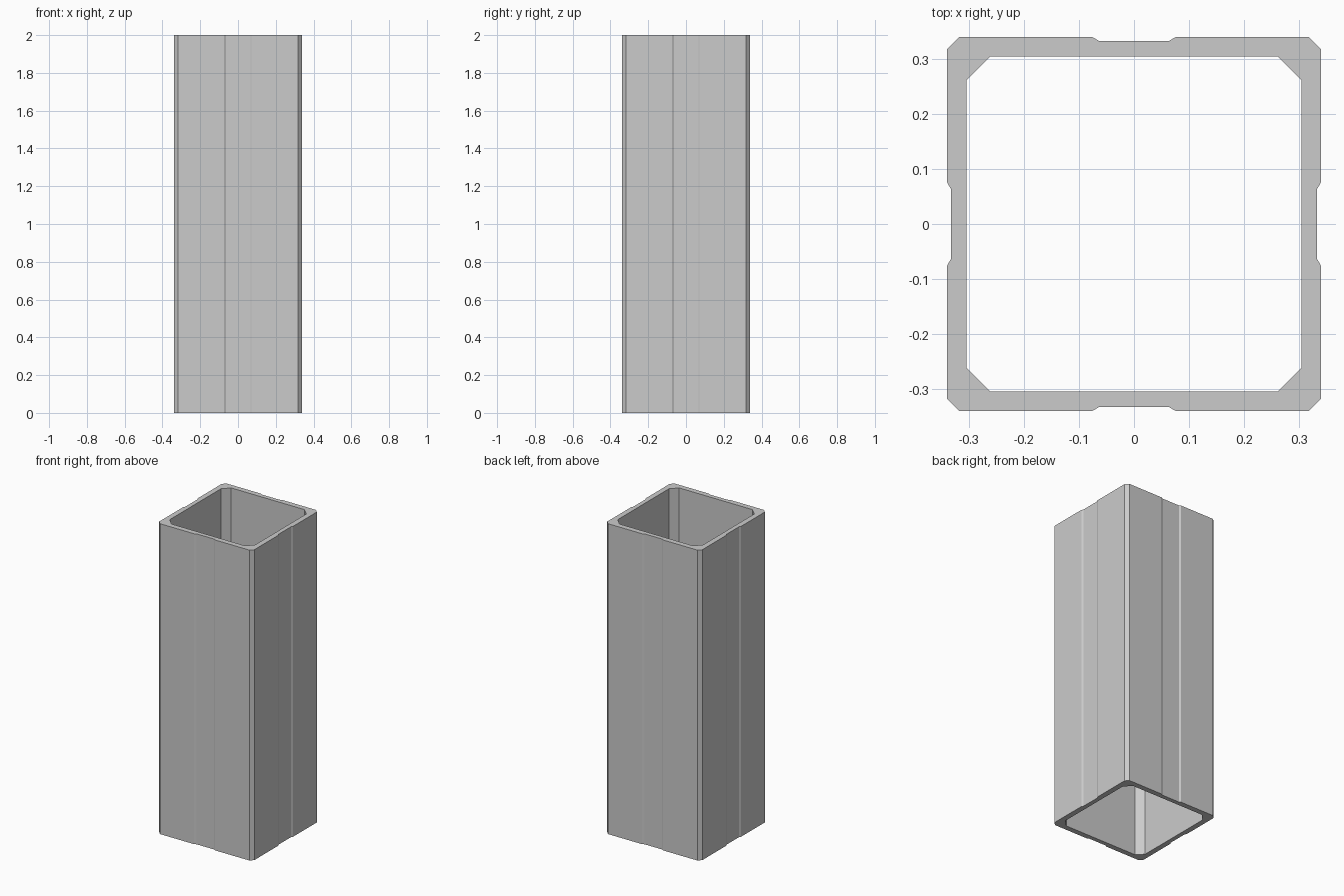
import bpy, bmesh
from mathutils import Matrix, Vector
from math import pi

if "Cube" in bpy.data.objects:
    bpy.data.objects.remove(bpy.data.objects["Cube"])

HEIGHT = 2.0


def four_sides(points):
    """Repeat one side's profile around the square."""
    return [Matrix.Rotation(i * pi / 2, 2) @ Vector(p)
            for i in range(4) for p in points]


def add_wall(bm, loop):
    """Sweep a closed profile up; return its bottom and top edges."""
    low = [bm.verts.new((p.x, p.y, 0)) for p in loop]
    high = [bm.verts.new((p.x, p.y, HEIGHT)) for p in loop]
    n = len(loop)
    for i in range(n):
        j = (i + 1) % n
        bm.faces.new((low[i], low[j], high[j], high[i]))
    rings = []
    for ring in (low, high):
        rings.append([bm.edges.get((ring[i], ring[(i + 1) % n])) for i in range(n)])
    return rings


# Front side profile: chamfered corners and a shallow central groove
O, C, D = 0.339, 0.318, 0.332
outer = four_sides([(-C, -O), (-0.075, -O), (-0.063, -D),
                    (0.063, -D), (0.075, -O), (C, -O)])
# Bore profile: square with larger chamfers
inner = four_sides([(-0.261, -0.304), (0.261, -0.304)])

# Hollow square column
bm = bmesh.new()
outer_low, outer_high = add_wall(bm, outer)
inner_low, inner_high = add_wall(bm, inner)
# Rims at both ends
for edges in (outer_low + inner_low, outer_high + inner_high):
    bmesh.ops.triangle_fill(bm, edges=edges, use_beauty=True)
bmesh.ops.recalc_face_normals(bm, faces=bm.faces)
bmesh.ops.dissolve_limit(bm, angle_limit=0.01, verts=bm.verts, edges=bm.edges)

mesh = bpy.data.meshes.new("hollow_column")
bm.to_mesh(mesh)
bm.free()
bpy.context.collection.objects.link(bpy.data.objects.new("hollow_column", mesh))
